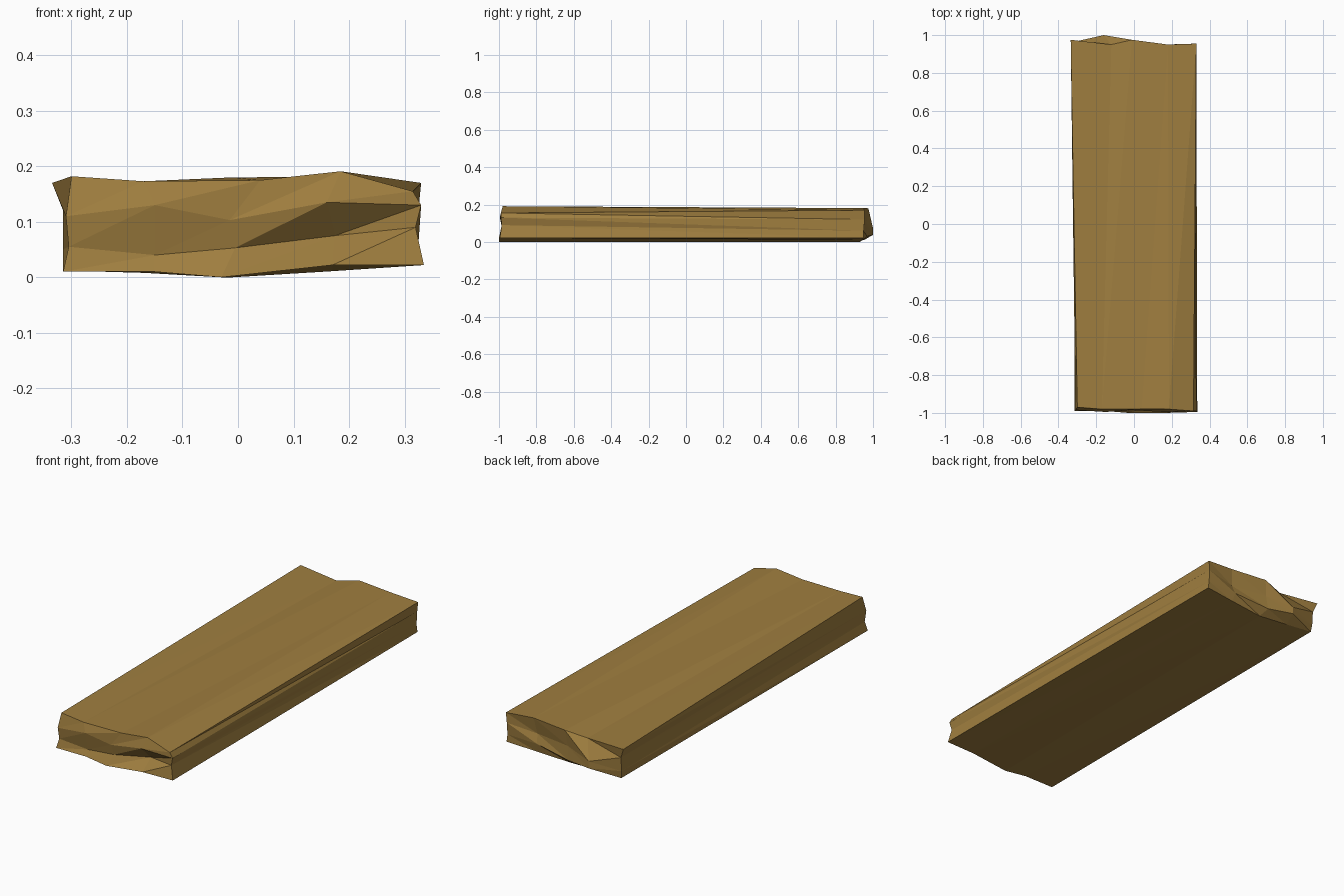
import bpy
import bmesh

default_cube = bpy.data.objects.get("Cube")
if default_cube:
    bpy.data.objects.remove(default_cube, do_unlink=True)


def make_material(name, colour):
    material = bpy.data.materials.new(name)
    material.use_nodes = True
    material.diffuse_color = colour
    shader = material.node_tree.nodes["Principled BSDF"]
    shader.inputs["Base Color"].default_value = colour
    shader.inputs["Roughness"].default_value = 0.9
    return material


def add_rows(bm, rows):
    """Turn rows of points, bottom to top, into a grid of vertices."""
    return [[bm.verts.new(point) for point in row] for row in rows]


def outline(grid):
    """Walk around the grid border: bottom, right side, top, left side."""
    bottom, *middle, top = grid
    right_side = [row[-1] for row in middle]
    left_side = [row[0] for row in reversed(middle)]
    return bottom + right_side + top[::-1] + left_side


def fill_broken_end(bm, grid):
    """Cover one splintered end with flat facets."""
    for lower, upper in zip(grid, grid[1:]):
        for i in range(len(lower) - 1):
            bm.faces.new((lower[i], lower[i + 1], upper[i + 1]))
            bm.faces.new((lower[i], upper[i + 1], upper[i]))


def bridge_sides(bm, front, back):
    """Join both ends with long facets that follow the grain."""
    count = len(front)
    for i in range(count):
        j = (i + 1) % count
        bm.faces.new((front[i], back[i], front[j]))
        bm.faces.new((back[i], back[j], front[j]))


# Front end: bottom edge, lower splinters, upper splinters, top edge
front_rows = (
    ((-.315, -.99, .01), (-.15, -.99, .01), (-.03, -1, 0), (.17, -1, .022), (.335, -.995, .022)),
    ((-.305, -.98, .055), (-.15, -.975, .04), (-.005, -.975, .053), (.175, -.94, .075), (.32, -.985, .09)),
    ((-.31, -.985, .11), (-.15, -.995, .13), (-.015, -.985, .103), (.16, -.995, .135), (.33, -.99, .13)),
    ((-.3, -.97, .182), (-.17, -.98, .173), (.04, -.98, .175), (.185, -.98, .191), (.315, -.99, .155)),
)

# Back end, with a splinter shelf sticking out low down
back_rows = (
    ((-.31, .955, .012), (-.17, .94, .008), (-.01, .93, 0), (.17, .94, .011), (.33, .95, .022)),
    ((-.315, .96, .05), (-.16, 1, .038), (-.03, .97, .03), (.16, .95, .055), (.325, .95, .06)),
    ((-.315, .965, .12), (-.16, 1, .073), (-.02, .965, .1), (.17, .935, .1), (.325, .955, .12)),
    ((-.335, .975, .17), (-.12, .95, .16), (-.01, .975, .18), (.18, .95, .181), (.33, .955, .17)),
)

# Plank body
bm = bmesh.new()
front_grid = add_rows(bm, front_rows)
back_grid = add_rows(bm, back_rows)
fill_broken_end(bm, front_grid)
fill_broken_end(bm, back_grid)
bridge_sides(bm, outline(front_grid), outline(back_grid))
bmesh.ops.recalc_face_normals(bm, faces=bm.faces[:])

mesh = bpy.data.meshes.new("plank")
bm.to_mesh(mesh)
bm.free()
mesh.materials.append(make_material("warm brown wood", (.35, .21, .05, 1)))
plank = bpy.data.objects.new("plank", mesh)
bpy.context.collection.objects.link(plank)
